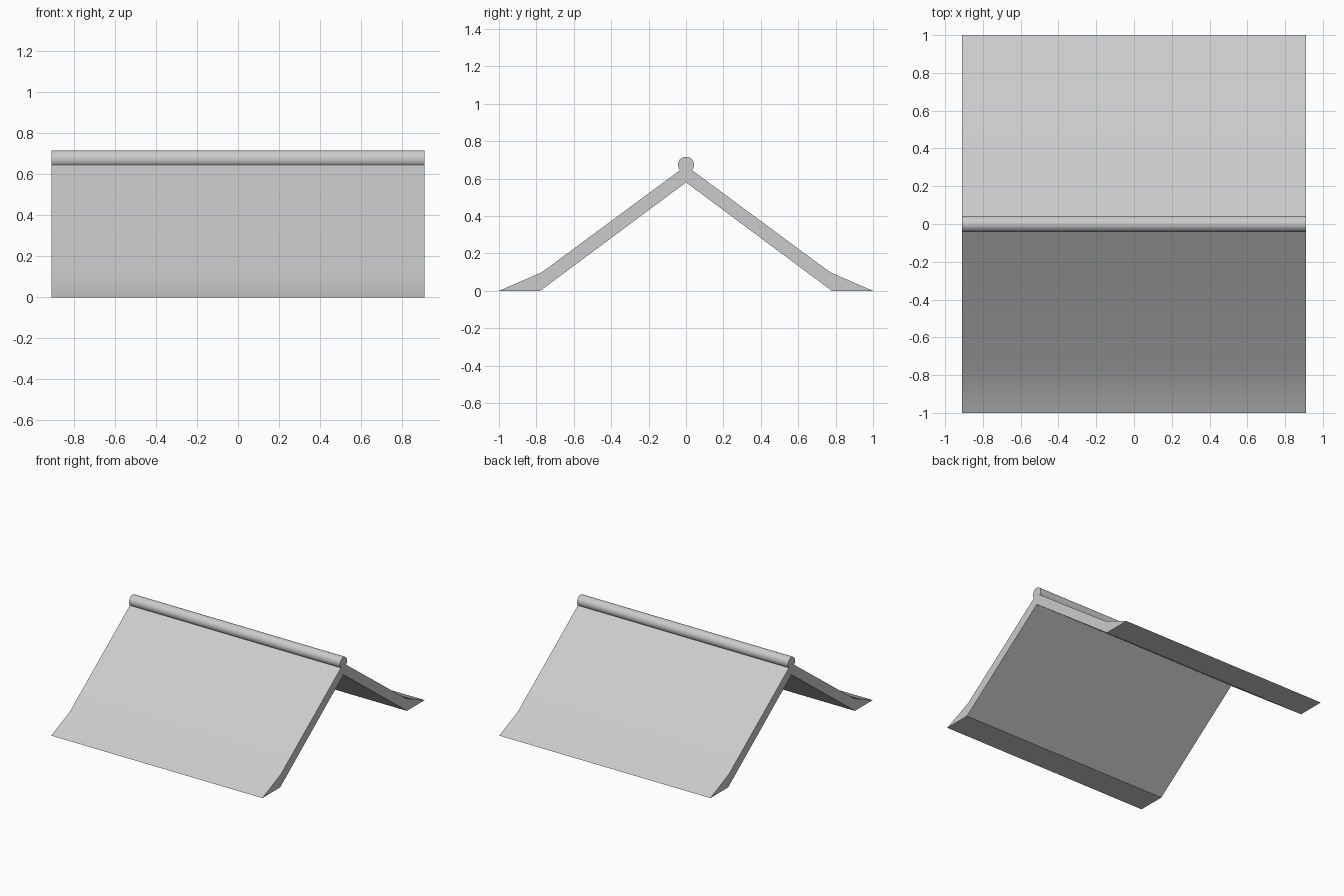
import bpy, bmesh, math
from mathutils import Vector

cube = bpy.data.objects.get("Cube")
if cube:
    bpy.data.objects.remove(cube, do_unlink=True)

HALF_LENGTH = 0.91
RIDGE_Z, RIDGE_R = 0.674, 0.043
SEGMENTS = 36

# One plain grey for the whole cap
grey = bpy.data.materials.new("light grey")
grey.use_nodes = True
colour = (0.6, 0.6, 0.6, 1)
grey.diffuse_color = colour
grey.node_tree.nodes["Principled BSDF"].inputs["Base Color"].default_value = colour

# Half section: inner apex, inner foot, outer tip, flare bend
half = [(0.78, 0), (1, 0), (0.77, 0.1)]

# Round bead along the ridge, joined to both slopes
start = math.radians(-42)
sweep = math.pi - 2 * start
bead = [(RIDGE_R * math.cos(start + sweep * i / SEGMENTS),
         RIDGE_Z + RIDGE_R * math.sin(start + sweep * i / SEGMENTS))
        for i in range(SEGMENTS + 1)]
section = [(0, 0.58)] + half + bead + [(-y, z) for y, z in reversed(half)]

# Extrude the section along the ridge
bm = bmesh.new()
end = bm.faces.new([bm.verts.new((-HALF_LENGTH, y, z)) for y, z in section])
swept = bmesh.ops.extrude_face_region(bm, geom=[end], use_keep_orig=True)
moved = [v for v in swept["geom"] if isinstance(v, bmesh.types.BMVert)]
bmesh.ops.translate(bm, verts=moved, vec=Vector((2 * HALF_LENGTH, 0, 0)))
bmesh.ops.recalc_face_normals(bm, faces=bm.faces)
mesh = bpy.data.meshes.new("ridge_cap")
bm.to_mesh(mesh)
bm.free()
mesh.materials.append(grey)

cap = bpy.data.objects.new("ridge_cap", mesh)
bpy.context.collection.objects.link(cap)

# Smooth bead and flares, flat broad slopes
bpy.ops.object.select_all(action='DESELECT')
cap.select_set(True)
bpy.context.view_layer.objects.active = cap
bpy.ops.object.shade_smooth_by_angle(angle=math.radians(30))
weighted = cap.modifiers.new("flat slopes", 'WEIGHTED_NORMAL')
weighted.keep_sharp = True
